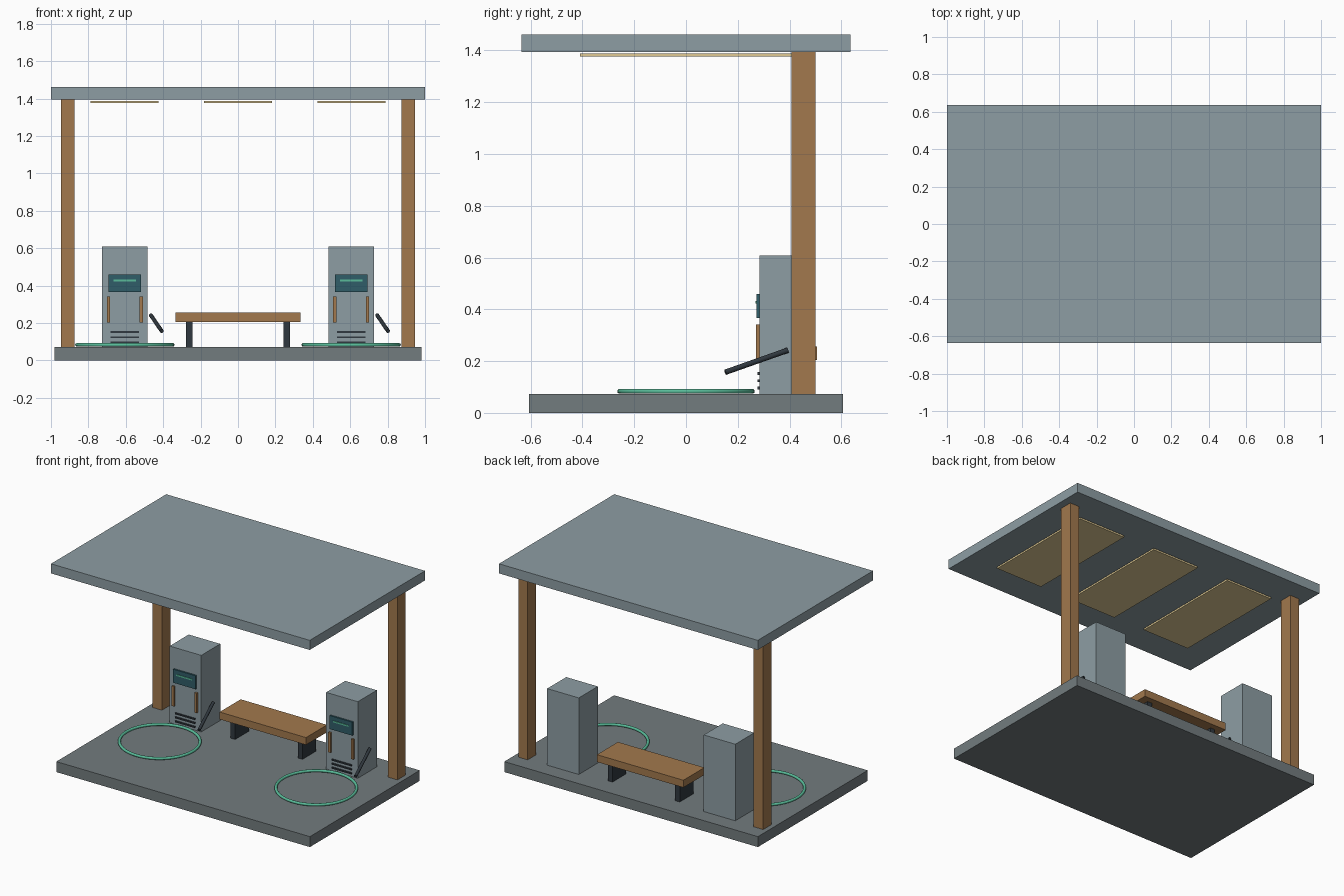
import bpy
from mathutils import Vector

if "Cube" in bpy.data.objects:
    bpy.data.objects.remove(bpy.data.objects["Cube"])


def mat(name, r, g, b):
    m = bpy.data.materials.new(name)
    m.diffuse_color = (r, g, b, 1)
    m.use_nodes = True
    m.node_tree.nodes["Principled BSDF"].inputs["Base Color"].default_value = m.diffuse_color
    return m


STEEL = mat("steel", 0.27, 0.34, 0.37)
CONCRETE = mat("concrete", 0.17, 0.20, 0.21)
WOOD = mat("wood", 0.36, 0.19, 0.075)
DARK = mat("dark", 0.03, 0.04, 0.05)
SCREEN = mat("screen", 0.03, 0.11, 0.14)
GREEN = mat("green", 0.10, 0.50, 0.32)
LAMP = mat("lamp", 0.75, 0.60, 0.30)


def box(name, material, x, y, z):
    """Box from (min, max) ranges on each axis."""
    bpy.ops.mesh.primitive_cube_add(size=1, location=[(a + b) / 2 for a, b in (x, y, z)])
    o = bpy.context.object
    o.name = name
    o.scale = [b - a for a, b in (x, y, z)]
    bpy.ops.object.transform_apply(location=False, rotation=False, scale=True)
    o.data.materials.append(material)
    return o


def span(c, width):
    return (c - width / 2, c + width / 2)


def rod(name, material, a, b, radius):
    a, b = Vector(a), Vector(b)
    bpy.ops.mesh.primitive_cylinder_add(vertices=12, radius=radius, depth=(b - a).length,
                                        location=(a + b) / 2)
    o = bpy.context.object
    o.name = name
    o.rotation_euler = (b - a).to_track_quat('Z', 'Y').to_euler()
    o.data.materials.append(material)
    bpy.ops.object.shade_smooth_by_angle()


# Platform and canopy roof
box("platform", CONCRETE, (-0.98, 0.98), (-0.606, 0.606), (0, 0.073))
box("roof", STEEL, (-1, 1), (-0.636, 0.636), (1.394, 1.461))

# Ceiling light panels
for i, x in enumerate((-0.607, 0, 0.607)):
    box(f"light_panel_{i + 1}", LAMP, span(x, 0.362), (-0.41, 0.41), (1.376, 1.388))

# Bench seat
box("bench_seat", WOOD, (-0.334, 0.334), span(0.39, 0.232), (0.205, 0.256))

for side, s in (("left", -1), ("right", 1)):
    # Roof post and bench leg, sunk into the platform
    box(f"{side}_post", WOOD, span(s * 0.91, 0.073), (0.408, 0.50), (0.02, 1.40))
    box(f"{side}_bench_leg", DARK, span(s * 0.26, 0.035), span(0.39, 0.15), (0.02, 0.21))

    # Charger cabinet
    cx = s * 0.605
    box(f"{side}_cabinet", STEEL, span(cx, 0.244), (0.284, 0.494), (0.02, 0.608))
    box(f"{side}_screen", SCREEN, span(cx, 0.174), (0.272, 0.29), (0.366, 0.46))
    box(f"{side}_screen_bar", GREEN, span(cx, 0.12), (0.268, 0.28), (0.422, 0.432))
    for part, t in (("a", -1), ("b", 1)):
        box(f"{side}_trim_{part}", WOOD, span(cx + t * 0.088, 0.017), (0.27, 0.29), (0.202, 0.341))
    for i, z in enumerate((0.096, 0.124, 0.152)):
        box(f"{side}_vent_{i + 1}", DARK, span(cx, 0.152), (0.276, 0.29), span(z, 0.01))

    # Plug handle, same side on both chargers
    rod(f"{side}_plug_handle", DARK, (cx + 0.139, 0.393, 0.242), (cx + 0.197, 0.152, 0.157), 0.0105)

    # Floor ring
    bpy.ops.mesh.primitive_torus_add(major_radius=0.256, minor_radius=0.0095, major_segments=48,
                                     minor_segments=10, location=(cx, 0, 0.083))
    ring = bpy.context.object
    ring.name = f"{side}_floor_ring"
    ring.data.materials.append(GREEN)
    bpy.ops.object.shade_smooth()
